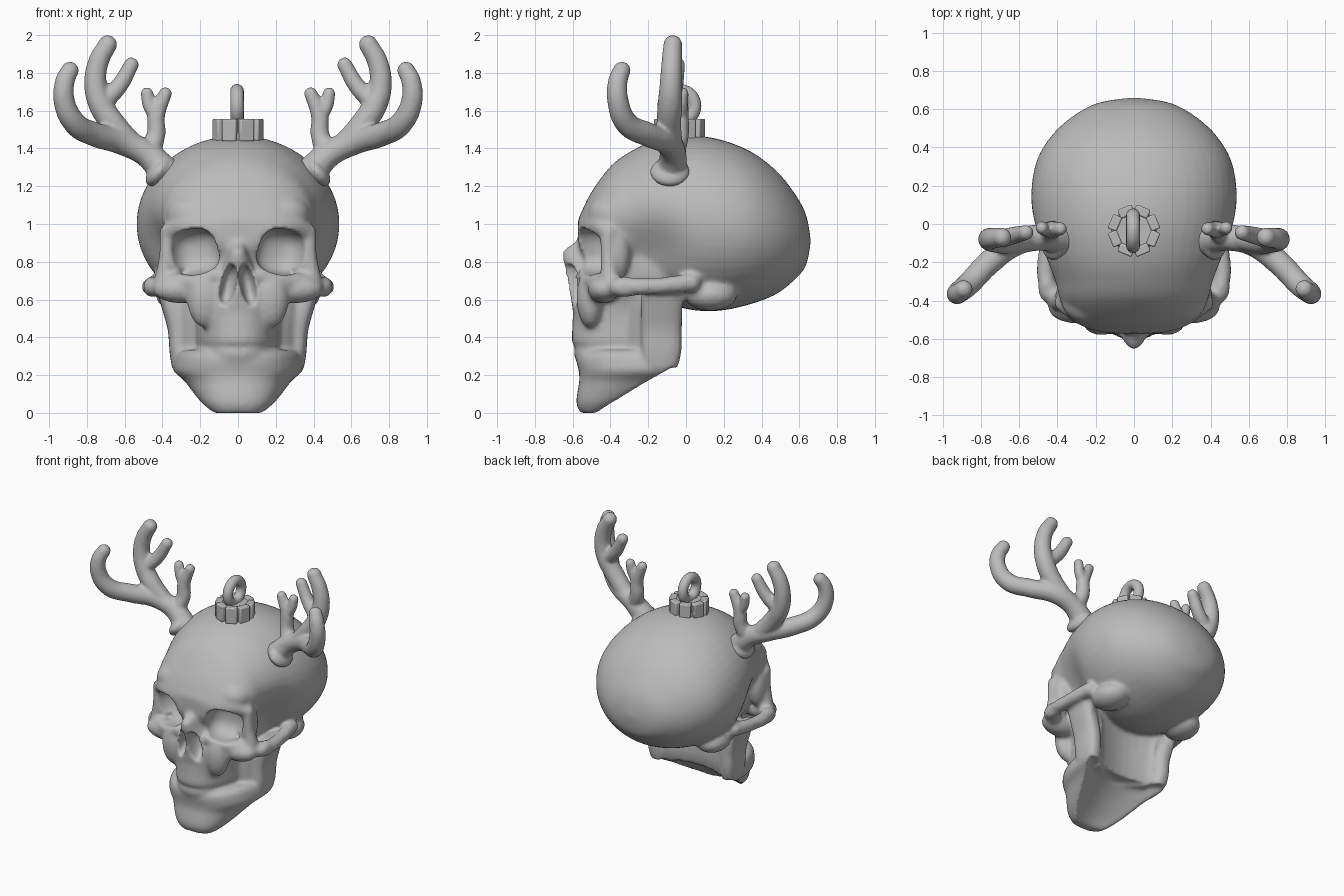
import bpy, bmesh, math
from mathutils import Matrix, Vector

if "Cube" in bpy.data.objects:
    bpy.data.objects.remove(bpy.data.objects["Cube"])

grey = bpy.data.materials.new("plain grey")
grey.use_nodes = True
grey.diffuse_color = (0.5, 0.5, 0.5, 1)
grey.node_tree.nodes["Principled BSDF"].inputs["Base Color"].default_value = (0.5, 0.5, 0.5, 1)


def to_mesh(bm):
    mesh = bpy.data.meshes.new("piece")
    bm.to_mesh(mesh)
    bm.free()
    return mesh


def power(v, p):
    return math.copysign(abs(v) ** p, v)


def blob(center, size, square=1.0, tilt=0, yaw=0):
    """Ellipsoid; square below 1 makes it boxier, tilt and yaw turn it about y and z."""
    bm = bmesh.new()
    bmesh.ops.create_uvsphere(bm, u_segments=32, v_segments=20, radius=1)
    for v in bm.verts:
        v.co = Vector([power(c, square) * s for c, s in zip(v.co, size)])
    turned = Matrix.Rotation(math.radians(yaw), 4, 'Z') @ Matrix.Rotation(math.radians(tilt), 4, 'Y')
    bm.transform(Matrix.Translation(center) @ turned)
    return to_mesh(bm)


def refine(rows, steps=5):
    """Smoothly add in-between sections."""
    rows = [Vector(r) for r in rows]
    result = []
    for i in range(len(rows) - 1):
        a, b = rows[i], rows[i + 1]
        before, after = rows[max(i - 1, 0)], rows[min(i + 2, len(rows) - 1)]
        for k in range(steps):
            t = k / steps
            result.append(a + ((b - before) * t + (2 * before - 5 * a + 4 * b - after) * t ** 2
                               + (3 * a - before - 3 * b + after) * t ** 3) / 2)
    return result + [rows[-1]]


def loft(rings):
    """Closed skin through rings that have equal point counts."""
    bm = bmesh.new()
    loops = [[bm.verts.new(p) for p in ring] for ring in rings]
    for a, b in zip(loops, loops[1:]):
        for i in range(len(a)):
            j = (i + 1) % len(a)
            bm.faces.new((a[i], a[j], b[j], b[i]))
    bm.faces.new(loops[0][::-1])
    bm.faces.new(loops[-1])
    bmesh.ops.recalc_face_normals(bm, faces=bm.faces)
    return to_mesh(bm)


def evaluated(obj):
    graph = bpy.context.evaluated_depsgraph_get()
    return bpy.data.meshes.new_from_object(obj.evaluated_get(graph))


def tube(points):
    """Round-ended tube through (x, y, z, radius) points."""
    curve = bpy.data.curves.new("path", 'CURVE')
    curve.dimensions = '3D'
    curve.bevel_depth = 1
    curve.bevel_resolution = 5
    curve.use_fill_caps = True
    spline = curve.splines.new('BEZIER')
    spline.bezier_points.add(len(points) - 1)
    for knot, p in zip(spline.bezier_points, points):
        knot.co = p[:3]
        knot.radius = p[3]
    for knot in spline.bezier_points:
        knot.handle_left_type = knot.handle_right_type = 'AUTO'
    obj = bpy.data.objects.new("path", curve)
    bpy.context.collection.objects.link(obj)
    mesh = evaluated(obj)
    bpy.data.objects.remove(obj)
    return [mesh] + [blob(p[:3], (p[3],) * 3) for p in (points[0], points[-1])]


def mirrored(meshes):
    result = []
    for mesh in meshes:
        twin = mesh.copy()
        twin.transform(Matrix.Scale(-1, 4, (1, 0, 0)))
        twin.flip_normals()
        result.append(twin)
    return result


def both(meshes):
    return meshes + mirrored(meshes)


def merge(name, meshes):
    bm = bmesh.new()
    for mesh in meshes:
        bm.from_mesh(mesh)
    mesh = to_mesh(bm)
    mesh.materials.append(grey)
    obj = bpy.data.objects.new(name, mesh)
    bpy.context.collection.objects.link(obj)
    return obj


def fuse(obj, voxel, smooth, cutters=()):
    """Blend overlapping pieces into one skin, carve it, then soften it."""
    obj.modifiers.new("Blend", 'REMESH').voxel_size = voxel
    tool = merge("cutter", cutters) if cutters else None
    if tool:
        tool.hide_render = True
        cut = obj.modifiers.new("Carve", 'BOOLEAN')
        cut.operation, cut.solver, cut.object = 'DIFFERENCE', 'EXACT', tool
        obj.modifiers.new("Blend again", 'REMESH').voxel_size = voxel
    soft = obj.modifiers.new("Soften", 'SMOOTH')
    soft.factor, soft.iterations = 0.5, smooth
    mesh = evaluated(obj)
    obj.modifiers.clear()
    obj.data = mesh
    mesh.materials.clear()
    mesh.materials.append(grey)
    mesh.polygons.foreach_set("material_index", [0] * len(mesh.polygons))
    mesh.polygons.foreach_set("use_smooth", [True] * len(mesh.polygons))
    if tool:
        bpy.data.objects.remove(tool)


# Braincase: rounded sections from back to forehead (y, top, bottom, half width)
braincase = [(.659, .93, .89, .03), (.635, 1.05, .78, .18), (.58, 1.155, .71, .295),
             (.48, 1.28, .63, .415), (.34, 1.385, .575, .505), (.17, 1.45, .54, .537),
             (0, 1.468, .55, .525), (-.17, 1.44, .61, .475), (-.3, 1.38, .67, .422),
             (-.4, 1.305, .72, .39), (-.5, 1.17, .77, .325), (-.555, 1.06, .85, .23), (-.572, 1.02, .9, .12)]
turn = [2 * math.pi * i / 48 for i in range(48)]
cranium = loft([[(w * math.cos(a), y, (t + b) / 2 + (t - b) / 2 * math.sin(a)) for a in turn]
                for y, t, b, w in refine(braincase)])
# Hollow temples
for v in cranium.vertices:
    v.co.x *= 1 - .17 * math.exp(-((v.co.y + .2) / .17) ** 2 - ((v.co.z - .84) / .17) ** 2)


def arch_loft(sections):
    """Stack of (z, front, back, half width) outlines, bowed in front and hollow behind."""
    rings = []
    for z, front, back, width in refine(sections):
        bow = [math.pi * i / 24 for i in range(25)]
        ring = [(width * power(math.cos(a), .8), back + (front - back) * math.sin(a) ** .8, z) for a in bow]
        for i in range(1, 12):
            t = i / 12
            ring.append((width * (2 * t - 1), back - .3 * (back - front) * math.sin(math.pi * t), z))
        rings.append(ring)
    return loft(rings)


# Upper face with the tooth rows, lower jaw, back wall and nose bridge
face = arch_loft([
    (.98, -.55, -.05, .34), (.8, -.54, -.05, .34), (.7, -.53, -.05, .33), (.62, -.56, -.05, .275),
    (.54, -.595, -.05, .245), (.45, -.602, -.06, .237), (.38, -.605, -.06, .237),
    (.35, -.588, -.06, .23), (.32, -.595, -.06, .235), (.27, -.58, -.07, .235), (.22, -.55, -.1, .22)])
jaw = arch_loft([
    (0, -.56, -.47, .13), (.05, -.58, -.39, .19), (.11, -.575, -.29, .24), (.17, -.565, -.19, .285),
    (.22, -.568, -.1, .34), (.27, -.578, -.045, .345), (.31, -.57, -.035, .335), (.335, -.53, -.035, .31)])
back_wall = arch_loft([(.24, -.33, -.06, .32), (.32, -.35, -.03, .345), (.45, -.35, -.03, .352),
                       (.58, -.33, -.01, .38), (.66, -.3, 0, .4)])
nose = arch_loft([(.95, -.565, -.4, .045), (.91, -.58, -.4, .05), (.86, -.648, -.4, .06),
                  (.83, -.652, -.4, .07), (.72, -.635, -.4, .12), (.62, -.612, -.4, .16),
                  (.53, -.598, -.4, .18), (.43, -.59, -.4, .18)])
ramus = loft([[(x + h * power(math.cos(a), .7), -.13 + d * power(math.sin(a), .7), z) for a in turn]
              for z, x, h, d in refine([(.24, .295, .055, .085), (.32, .305, .057, .105), (.44, .312, .06, .108),
                                        (.56, .345, .06, .11), (.68, .395, .045, .105)])])

# Cheek arches, orbit rims, brow, cheek bones and temple walls
bones = [ramus,
         blob((.32, .13, .625), (.115, .14, .085)),
         blob((.457, -.32, .667), (.045, .09, .055)),
         blob((.3, -.435, .655), (.15, .085, .075)),
         blob((.17, -.505, .61), (.1, .075, .16)),
         blob((.345, -.375, .85), (.065, .08, .16)),
         blob((.24, -.395, 1.05), (.14, .125, .11))]
for path in [
    [(.28, -.465, .67, .055), (.385, -.405, .665, .06), (.452, -.31, .667, .047),
     (.457, -.15, .672, .044), (.425, .03, .69, .05)],
    [(.372, -.415, .96, .042), (.378, -.41, .82, .042), (.395, -.4, .68, .055)],
    [(.03, -.535, .965, .04), (.18, -.515, .995, .046), (.3, -.465, .995, .047), (.372, -.41, .95, .045)],
    [(.12, -.535, .73, .04), (.22, -.5, .7, .05), (.35, -.44, .69, .05)],
]:
    bones += tube(path)
skull = merge("skull", [cranium, face, jaw, back_wall, nose] + both(bones))
sockets = [blob((.238, -.52, .852), (.132, .15, .122), .75, 9, 18),
           blob((.054, -.63, .675), (.042, .12, .115), .9, -12)]
fuse(skull, .012, 7, both(sockets))

# Antlers: burr, forward tine, upper tine with its branch, small fork
antler = [blob((.42, -.085, 1.275), (.05, .105, .09), 1, -40)]
for path in [
    [(.37, -.08, 1.26, .085), (.49, -.07, 1.375, .07), (.62, -.1, 1.435, .068), (.76, -.205, 1.475, .065),
     (.865, -.315, 1.535, .062), (.92, -.36, 1.65, .057), (.915, -.36, 1.76, .052), (.89, -.34, 1.813, .047)],
    [(.57, -.08, 1.43, .062), (.66, -.09, 1.53, .066), (.725, -.085, 1.63, .066), (.755, -.08, 1.74, .06),
     (.738, -.075, 1.86, .055), (.69, -.07, 1.95, .05)],
    [(.72, -.085, 1.64, .052), (.63, -.06, 1.73, .046), (.565, -.045, 1.842, .04)],
    [(.48, -.07, 1.36, .06), (.435, -.035, 1.47, .05), (.432, -.03, 1.57, .046), (.385, -.025, 1.69, .035)],
    [(.435, -.03, 1.57, .04), (.47, -.025, 1.63, .036), (.482, -.02, 1.69, .034)],
]:
    antler += tube(path)
for name, parts in (("left_antler", antler), ("right_antler", mirrored(antler))):
    fuse(merge(name, parts), .011, 4)

# Hanger cap with raised tabs
bm = bmesh.new()
bmesh.ops.create_cone(bm, cap_ends=True, segments=32, radius1=.118, radius2=.108, depth=.11,
                      matrix=Matrix.Translation((0, -.035, 1.495)))
for i in range(8):
    spin = Matrix.Rotation(math.tau * (i + .5) / 8, 4, 'Z')
    place = Matrix.Translation((0, -.035, 1.497)) @ spin @ Matrix.Translation((.108, 0, 0))
    bmesh.ops.create_cube(bm, size=1, matrix=place @ Matrix.Diagonal((.05, .08, .12, 1)))
cap = merge("hanger_cap", [to_mesh(bm)])
bevel = cap.modifiers.new("Soft edges", 'BEVEL')
bevel.width, bevel.segments = .008, 2

# Hanging ring
bpy.ops.mesh.primitive_torus_add(location=(-.005, -.035, 1.625), rotation=(0, math.pi / 2, 0),
                                 major_radius=.08, minor_radius=.036, major_segments=40, minor_segments=16)
ring = bpy.context.object
ring.name = "hanger_ring"
ring.data.materials.append(grey)
bpy.ops.object.select_all(action='DESELECT')
for obj in (cap, ring):
    obj.select_set(True)
bpy.ops.object.shade_smooth_by_angle()
